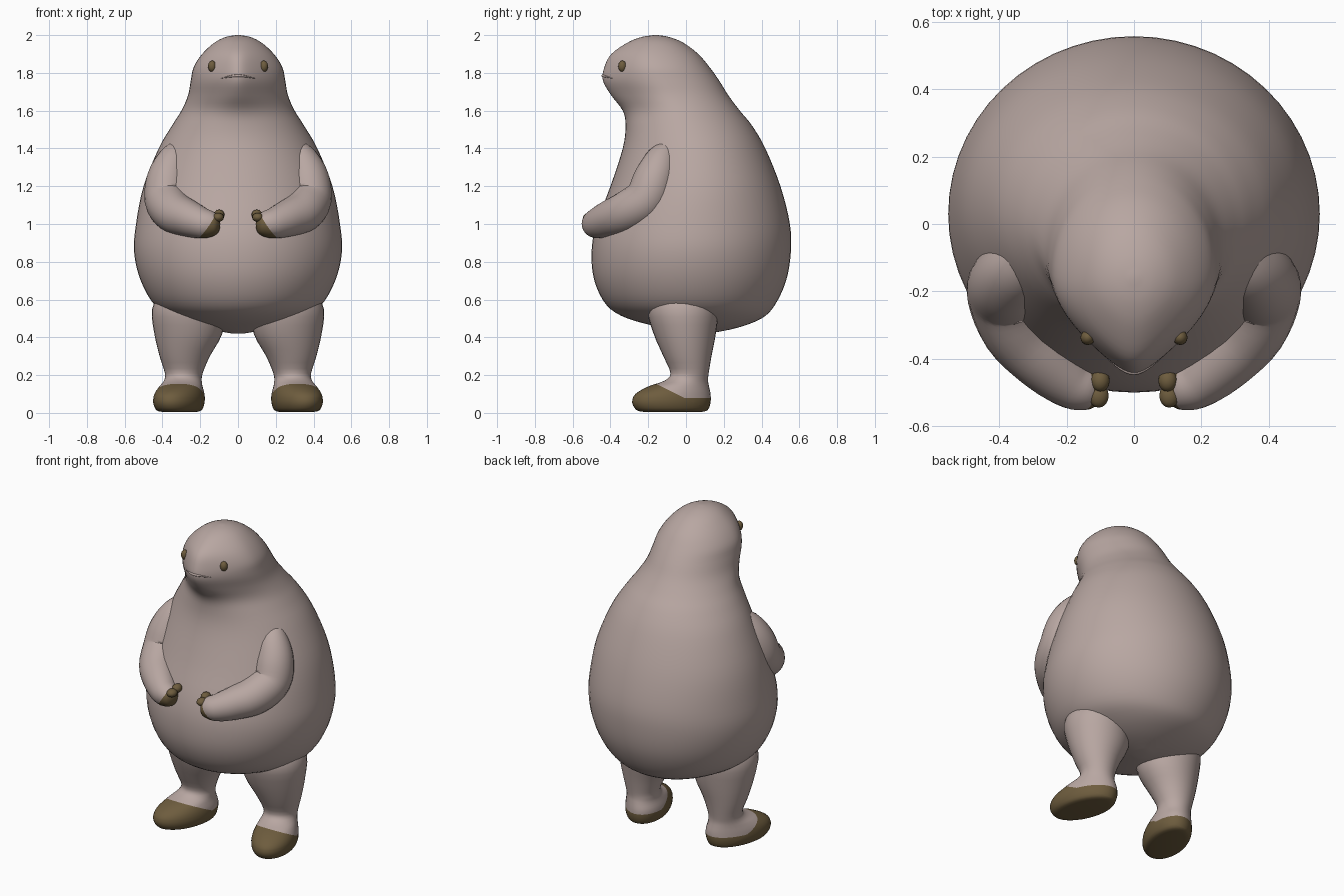
import bpy, bmesh, math
from mathutils import Vector

if "Cube" in bpy.data.objects:
    bpy.data.objects.remove(bpy.data.objects["Cube"])


def material(name, color):
    m = bpy.data.materials.new(name)
    m.diffuse_color = (*color, 1)
    m.use_nodes = True
    m.node_tree.nodes["Principled BSDF"].inputs["Base Color"].default_value = m.diffuse_color
    return m


SKIN = material("pinkish grey skin", (0.48, 0.385, 0.36))
BROWN = material("olive brown", (0.155, 0.108, 0.048))


def smooth_rows(rows, steps):
    """Catmull-Rom interpolation through rows of numbers."""
    out = []
    for i in range(len(rows) - 1):
        a, b, c, d = (rows[max(0, min(len(rows) - 1, i + j))] for j in (-1, 0, 1, 2))
        for s in range(steps):
            t = s / steps
            out.append([0.5 * (2 * q + (r - p) * t + (2 * p - 5 * q + 4 * r - u) * t * t
                               + (3 * q - p - 3 * r + u) * t ** 3)
                        for p, q, r, u in zip(a, b, c, d)])
    return out + [list(rows[-1])]


def loft(rings):
    """Closed skin through rings of equal point count."""
    bm = bmesh.new()
    loops = [[bm.verts.new(p) for p in ring] for ring in rings]
    n = len(loops[0])
    for a, b in zip(loops, loops[1:]):
        for i in range(n):
            j = (i + 1) % n
            bm.faces.new((a[i], a[j], b[j], b[i]))
    bm.faces.new(loops[0][::-1])
    bm.faces.new(loops[-1])
    bmesh.ops.recalc_face_normals(bm, faces=bm.faces)
    return bm


def cut(bm, point, normal):
    bmesh.ops.bisect_plane(bm, geom=bm.verts[:] + bm.edges[:] + bm.faces[:],
                           plane_co=point, plane_no=normal)


def finish(name, bm, mats, mirror=False):
    me = bpy.data.meshes.new(name)
    bm.to_mesh(me)
    bm.free()
    for m in mats:
        me.materials.append(m)
    me.shade_smooth()
    ob = bpy.data.objects.new(name, me)
    bpy.context.collection.objects.link(ob)
    if mirror:
        ob.modifiers.new("mirror", 'MIRROR')
    return ob


def tube(path, n=24):
    """Round limb along points of (x, y, z, radius)."""
    rings = []
    pts = [Vector(p[:3]) for p in path]
    for i, p in enumerate(pts):
        d = (pts[min(i + 1, len(pts) - 1)] - pts[max(i - 1, 0)]).normalized()
        u = d.cross(Vector((0.6, 0.8, 0))).normalized()
        v = d.cross(u)
        r = max(path[i][3], 0.0005)
        rings.append([p + r * (u * math.cos(a) + v * math.sin(a))
                      for a in (2 * math.pi * k / n for k in range(n))])
    return loft(rings)


def blob(name, center, size, mat, mirror=True):
    bm = bmesh.new()
    bmesh.ops.create_uvsphere(bm, u_segments=16, v_segments=10, radius=1)
    for v in bm.verts:
        v.co = Vector(center) + Vector(c * s for c, s in zip(v.co, size))
    return finish(name, bm, [mat], mirror)


# Body and head: height, half width, front y, back y, narrowing of the face
PROFILE = smooth_rows([
    (0.42, 0.03, 0.03, 0.12, 0), (0.45, 0.19, -0.12, 0.27, 0), (0.5, 0.33, -0.31, 0.40, 0),
    (0.57, 0.44, -0.42, 0.47, 0), (0.7, 0.515, -0.485, 0.53, 0), (0.85, 0.55, -0.50, 0.555, 0),
    (1.0, 0.54, -0.475, 0.55, 0), (1.2, 0.50, -0.40, 0.50, 0), (1.4, 0.42, -0.335, 0.42, 0),
    (1.52, 0.35, -0.32, 0.35, 0.05), (1.6, 0.30, -0.335, 0.285, 0.2),
    (1.68, 0.265, -0.395, 0.225, 0.4), (1.76, 0.25, -0.44, 0.175, 0.5),
    (1.83, 0.235, -0.432, 0.125, 0.5), (1.9, 0.19, -0.395, 0.065, 0.4),
    (1.96, 0.125, -0.31, -0.015, 0.2), (1.99, 0.065, -0.235, -0.09, 0),
    (2.0, 0.01, -0.17, -0.15, 0)], 4)


def body_point(row, a):
    z, w, f, b, k = row
    return Vector((w * math.cos(a) * (1 - k * min(0, math.sin(a)) ** 2),
                   (f + b) / 2 + (b - f) / 2 * math.sin(a), z))


finish("body", loft([[body_point(r, 2 * math.pi * i / 56) for i in range(56)]
                     for r in PROFILE]), [SKIN])

# Mouth: slim lip following the face
lip = []
for i in range(13):
    t = i / 6 - 1
    z = 1.785 - 0.014 * t * t
    row = min(PROFILE, key=lambda r: abs(r[0] - z))
    p = body_point(row, math.radians(-90 + 34 * t))
    lip.append((p.x, p.y + 0.001, z, 0.006 * (1 - t * t) + 0.001))
finish("mouth", tube(lip, 8), [SKIN])

# Eyes
blob("eyes", (0.137, -0.337, 1.835), (0.022, 0.022, 0.03), BROWN)

# Arms with brown palms
arm = tube(smooth_rows([
    (0.31, -0.06, 1.43, 0.03), (0.335, -0.12, 1.35, 0.085), (0.37, -0.165, 1.24, 0.112),
    (0.378, -0.21, 1.13, 0.117), (0.34, -0.31, 1.065, 0.112), (0.265, -0.40, 1.03, 0.098),
    (0.19, -0.465, 1.005, 0.082), (0.135, -0.49, 1.0, 0.066), (0.105, -0.498, 1.0, 0.042),
    (0.094, -0.5, 1.0, 0.002)], 4))
wrist, palm_dir = Vector((0.15, -0.49, 1.01)), Vector((-0.82, 0.12, -0.55))
cut(arm, wrist, palm_dir)
for f in arm.faces:
    f.material_index = int((f.calc_center_median() - wrist).dot(palm_dir) > 0)
finish("arms", arm, [SKIN, BROWN], True)
blob("thumbs", (0.1, -0.465, 1.05), (0.028, 0.033, 0.026), BROWN)
blob("fingers", (0.105, -0.51, 1.035), (0.03, 0.035, 0.024), BROWN)

# Legs and feet: height, centre x, half width, front y, back y, toe-out
LEG = smooth_rows([
    (0.005, 0.31, 0.085, -0.22, 0.08, 0.2), (0.015, 0.312, 0.115, -0.262, 0.115, 0.2),
    (0.055, 0.313, 0.13, -0.285, 0.13, 0.2), (0.1, 0.31, 0.127, -0.268, 0.13, 0.2),
    (0.14, 0.302, 0.112, -0.2, 0.122, 0.15), (0.17, 0.292, 0.1, -0.115, 0.117, 0.08),
    (0.21, 0.287, 0.1, -0.082, 0.12, 0), (0.3, 0.282, 0.133, -0.12, 0.135, 0),
    (0.42, 0.263, 0.18, -0.172, 0.158, 0), (0.55, 0.265, 0.19, -0.205, 0.17, 0),
    (0.64, 0.25, 0.15, -0.17, 0.14, 0), (0.7, 0.24, 0.05, -0.05, 0.05, 0)], 3)
rings = []
for z, cx, rx, f, b, toe in LEG:
    ring = []
    for i in range(32):
        a = 2 * math.pi * i / 32
        dy = (b - f) / 2 * math.sin(a)
        ring.append((cx + rx * math.cos(a) - toe * dy, (f + b) / 2 + dy, z))
    rings.append(ring)
leg = loft(rings)
cut(leg, (0, 0, 0.075), (0, 0.5, 1))
cut(leg, (0, 0, 0.08), (0, 0, 1))
for f in leg.faces:
    c = f.calc_center_median()
    f.material_index = int(c.z < 0.08 or c.z < 0.075 - 0.5 * c.y and c.z < 0.2)
finish("legs", leg, [SKIN, BROWN], True)
